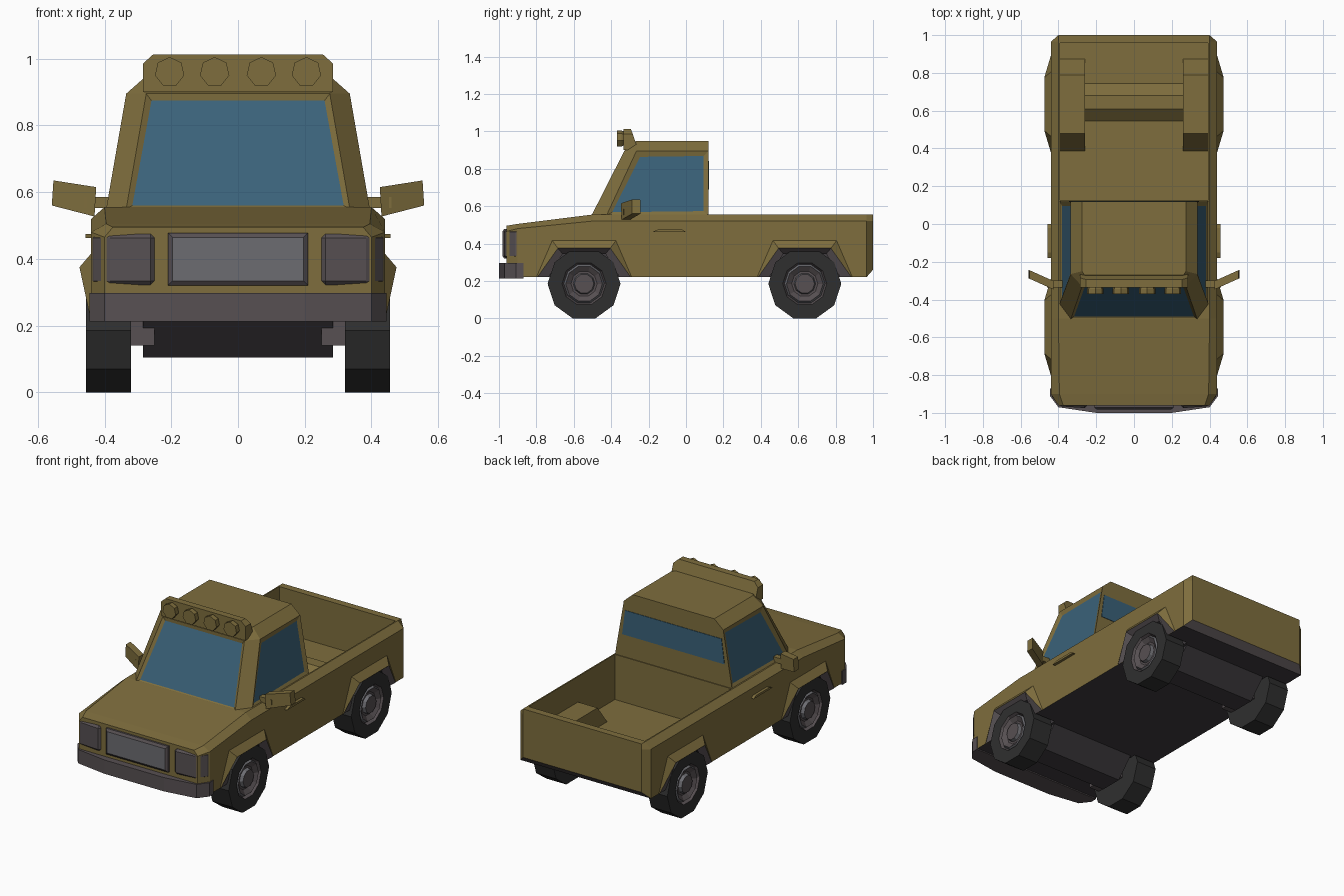
import bpy, bmesh, math
from mathutils import Matrix, Vector

if "Cube" in bpy.data.objects:
    bpy.data.objects.remove(bpy.data.objects["Cube"])


def material(name, r, g, b):
    m = bpy.data.materials.new(name)
    m.diffuse_color = (r, g, b, 1)
    m.use_nodes = True
    m.node_tree.nodes["Principled BSDF"].inputs["Base Color"].default_value = m.diffuse_color
    return m


PAINT = material("paint", .21, .155, .047)
TRIM = material("trim", .095, .08, .085)
GLASS = material("glass", .042, .12, .19)
RUBBER = material("rubber", .028, .028, .028)
PANEL = material("panel", .15, .15, .165)
UNDER = material("underside", .05, .045, .05)


def finish(name, bm, mats):
    bmesh.ops.recalc_face_normals(bm, faces=bm.faces)
    me = bpy.data.meshes.new(name)
    bm.to_mesh(me)
    bm.free()
    for m in mats:
        me.materials.append(m)
    ob = bpy.data.objects.new(name, me)
    bpy.context.collection.objects.link(ob)
    return ob


def loft_bm(rings, bands=None, cap=(0, 0), closed=True, caps=True):
    """Skin a stack of point rings; bands and cap give material slots."""
    bm = bmesh.new()
    vs = [[bm.verts.new(p) for p in r] for r in rings]
    n = len(rings[0])
    for i in range(len(vs) - 1):
        for j in range(n if closed else n - 1):
            k = (j + 1) % n
            f = bm.faces.new((vs[i][j], vs[i][k], vs[i + 1][k], vs[i + 1][j]))
            f.material_index = bands[i] if bands else 0
    if caps:
        bm.faces.new(vs[0]).material_index = cap[0]
        bm.faces.new(vs[-1]).material_index = cap[1]
    return bm


def loft(name, rings, mats, **kw):
    return finish(name, loft_bm(rings, **kw), mats)


def prism_x(name, yz, x0, x1, mats, slot=0):
    return loft(name, [[(x, y, z) for y, z in yz] for x in (x0, x1)], mats,
                bands=[slot], cap=(slot, slot))


def prism_z(name, xy, z0, z1, mat):
    return loft(name, [[(x, y, z) for x, y in xy] for z in (z0, z1)], [mat])


def box(name, x0, x1, y0, y1, z0, z1, mat):
    return prism_z(name, [(x0, y0), (x1, y0), (x1, y1), (x0, y1)], z0, z1, mat)


def circle(r, n, off=0):
    return [(r * math.cos(off + 2 * math.pi * k / n),
             r * math.sin(off + 2 * math.pi * k / n)) for k in range(n)]


def cut(ob, cutter):
    mod = ob.modifiers.new("cut", 'BOOLEAN')
    mod.operation, mod.solver, mod.object = 'DIFFERENCE', 'EXACT', cutter
    bpy.context.view_layer.objects.active = ob
    bpy.ops.object.modifier_apply(modifier=mod.name)


AXLES = {"front": -.545, "rear": .635}
WZ = .185

# Body shell: y, half width, top half width, bottom, shoulder, top
stations = [(-.96, .40, .375, .22, .465, .495), (-.90, .44, .395, .22, .48, .505),
            (-.50, .44, .40, .22, .52, .555), (.965, .44, .40, .22, .52, .555),
            (1.0, .40, .40, .26, .52, .555)]
rings = [[(w, y, b), (w, y, s), (t, y, h), (-t, y, h), (-w, y, s), (-w, y, b)]
         for y, w, t, b, s, h in stations]
bm = loft_bm(rings)
bm.normal_update()
bmesh.ops.recalc_face_normals(bm, faces=bm.faces)
for f in bm.faces:
    if f.normal.z < -.9:
        f.material_index = 1
    elif f.normal.z < -.5:
        f.material_index = 2
body = finish("body", bm, [PAINT, UNDER, TRIM])

# Open cargo bed
bed = box("bed_cutter", -.392, .392, .125, .957, .28, .8, PAINT)
cut(body, bed)
cutters = [bed]

# Wheel housings in the bed, wheel wells, arches and wheels
lathe = [(.195, .32), (.195, .455), (.118, .455), (.108, .435), (.098, .452),
         (.07, .432), (.058, .432), (.052, .452)]
for s, side in ((1, "right"), (-1, "left")):
    house = prism_x(f"bed_wheel_housing_{side}",
                    [(.38, .27), (.48, .40), (.79, .40), (.88, .27)],
                    s * .26, s * .40, [PAINT, UNDER])
    for end, cy in AXLES.items():
        well = prism_x("well_cutter", [(cy + a, WZ + b) for a, b in circle(.207, 10)],
                       s * .30, s * .6, [PAINT, UNDER], slot=1)
        cut(body, well)
        if end == "rear":
            cut(house, well)
        cutters.append(well)

        # Flared arch: painted lip outside, dark lip inside
        outer = [(-.255, .22, .44), (-.17, .416, .44)]
        mid = [(-.25, .22, .442), (-.14, .375, .475)]
        inner = [(-.19, .22, .44), (-.115, .345, .44)]
        arch = [[(s * x, cy + a, z) for a, z, x in p] +
                [(s * x, cy - a, z) for a, z, x in reversed(p)]
                for p in (outer, mid, inner)]
        loft(f"{end}_arch_{side}", arch, [PAINT, TRIM], bands=[0, 1],
             closed=False, caps=False)

        # Wheel
        loft(f"{end}_wheel_{side}",
             [[(s * x, cy + a, WZ + b) for a, b in circle(r, 10)] for r, x in lathe],
             [RUBBER, TRIM, PANEL], bands=[0, 0, 1, 2, 1, 1, 2], cap=(0, 1))
        # Stub axle
        box(f"{end}_stub_axle_{side}", s * .25, s * .33, cy - .15, cy + .06, .14, .225, TRIM)

for c in cutters:
    bpy.data.objects.remove(c)

# Axle covers under the floor, and the rear hump in the bed
for end, cy in AXLES.items():
    prism_x(f"{end}_axle_cover", [(cy - .18, .225), (cy - .07, .105), (cy + .07, .105),
                                  (cy + .18, .225)], -.285, .285, [UNDER])
prism_x("bed_axle_hump", [(.54, .275), (.61, .335), (.68, .335), (.75, .275)],
        -.27, .27, [PAINT])

# Cab with recessed windscreen and side windows: z, windscreen corner, pillar corner, back
levels = [(.55, (.335, -.505), (.395, -.425)), (.895, (.275, -.33), (.335, -.265)),
          (.948, (.262, -.27), (.275, -.25))]
rings = []
for z, a, b in levels:
    half = [a, b, (b[0], .12)]
    rings.append([(x, y, z) for x, y in half] + [(-x, y, z) for x, y in reversed(half)])
bm = loft_bm(rings)
bmesh.ops.recalc_face_normals(bm, faces=bm.faces)
bm.normal_update()
for f in list(bm.faces):
    c = f.calc_center_median()
    shield = f.normal.y < -.5 and abs(c.x) < .01 and c.z < .85
    door = abs(f.normal.x) > .95 and c.z < .85
    if shield or door:
        bmesh.ops.inset_individual(bm, faces=[f], thickness=.024 if shield else .036,
                                   depth=-.01)
        f.material_index = 1
finish("cab", bm, [PAINT, GLASS])

# Rear window
pane = [(-.345, .69), (.345, .69), (.325, .84), (-.325, .84)]
loft("rear_window", [[(x, y, z) for x, z in pane] for y in (.10, .123)], [GLASS])

# Roof light bar with four lamps
bar = [(-.285, .90), (.285, .90), (.285, .985), (.255, 1.012), (-.255, 1.012), (-.285, .985)]
loft("light_bar", [[(x, y + (z - .9) * k, z) for x, z in bar]
                   for y, k in ((-.335, 0), (-.255, -.35))], [PAINT])
for i, cx in enumerate((-.205, -.07, .07, .205)):
    loft(f"roof_lamp_{i + 1}",
         [[(cx + a, y, .96 + b) for a, b in circle(r, 7, math.pi / 2)]
          for r, y in ((.033, -.32), (.045, -.345), (.045, -.37))], [PAINT])

# Front bumper
half = [(.20, -1.0), (.40, -.97), (.445, -.91), (.445, -.87)]
prism_z("front_bumper", half + [(-x, y) for x, y in reversed(half)], .213, .297, TRIM)


def rect(w, z0, z1, y, d=0):
    return [(-w + d, y, z0 + d), (w - d, y, z0 + d), (w - d, y, z1 - d), (-w + d, y, z1 - d)]


# Grille
loft("grille", [rect(.21, .32, .478, -.94), rect(.21, .32, .478, -.972),
                rect(.21, .32, .478, -.982, .014)], [TRIM, PANEL], cap=(0, 1))

for s, side in ((1, "right"), (-1, "left")):
    # Wraparound headlight
    plan = [(.25, -.975), (.395, -.965), (.44, -.905), (.44, -.88), (.25, -.88)]
    lamp = prism_z(f"headlight_{side}", [(s * x, y) for x, y in plan], .322, .475, TRIM)
    bev = lamp.modifiers.new("bevel", 'BEVEL')
    bev.width, bev.segments = .012, 1

    # Door mirror on a short arm
    box(f"mirror_arm_{side}", s * .37, s * .46, -.335, -.30, .553, .585, PAINT)
    face = [(.43, .527), (.558, .56), (.553, .635), (.425, .615)]
    loft(f"mirror_{side}", [[(s * x, y + (x - .43) * .45, z) for x, z in face]
                            for y in (-.345, -.30)], [PAINT])

    # Door handle
    grip = [(-.18, .462), (-.15, .475), (-.02, .475), (0, .462)]
    prism_x(f"door_handle_{side}", grip, s * .43, s * .457, [PAINT])
